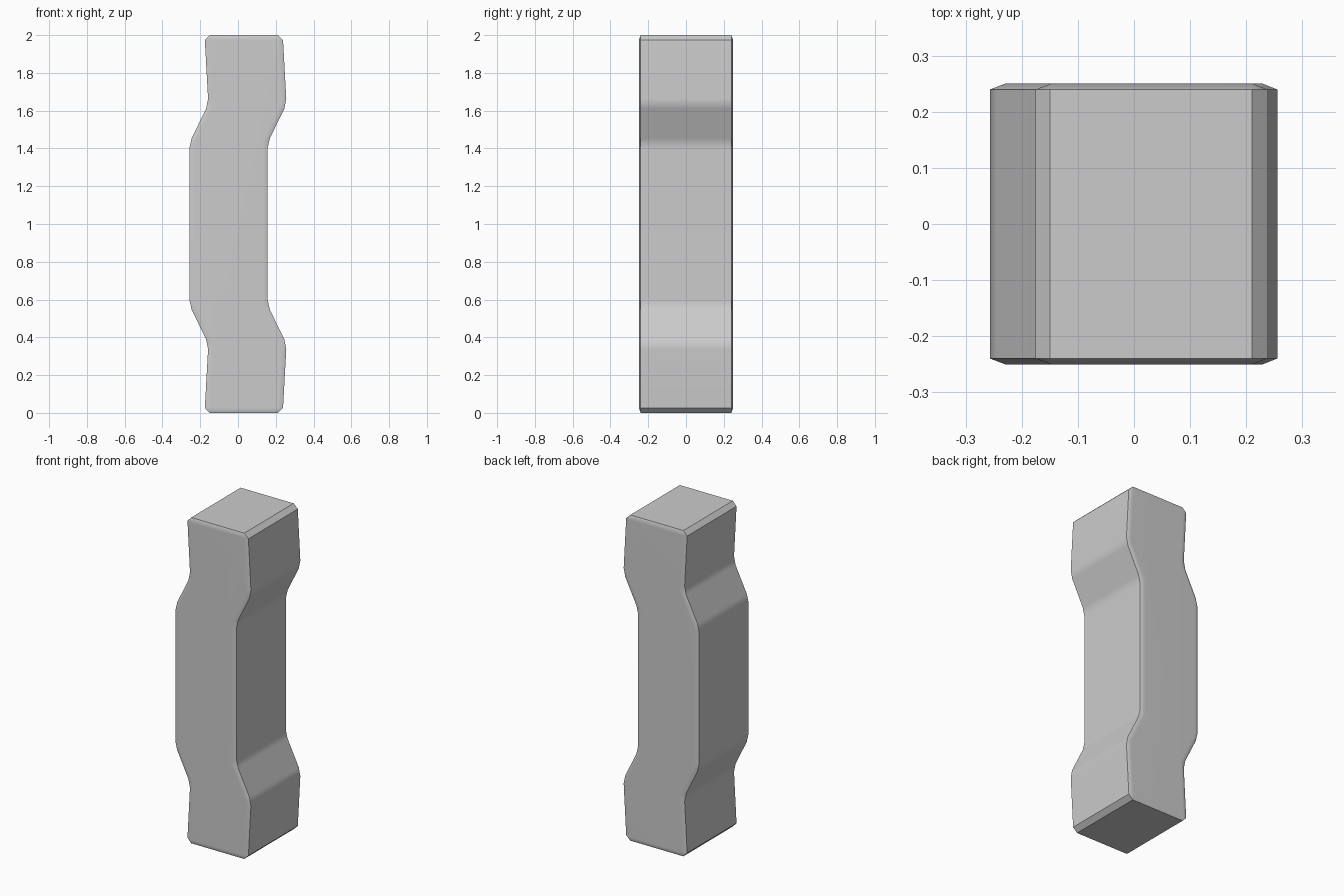
import bpy, bmesh, math

if "Cube" in bpy.data.objects:
    bpy.data.objects.remove(bpy.data.objects["Cube"])

# Half side profiles (x, z above mid-height), mirrored about z = 1
right = [(0.157, 0.43), (0.257, 0.635), (0.237, 1.0)]
left = [(-0.257, 0.43), (-0.157, 0.635), (-0.177, 1.0)]


def side(points):
    return [(x, 1 - z) for x, z in reversed(points)] + [(x, 1 + z) for x, z in points]


outline = side(right) + side(left)[::-1]

# Extrude the kinked profile through y; depth is stretched so that the
# chamfer becomes shallow in y when scaled back
stretch = 2.6
depth = 0.25 * stretch
bm = bmesh.new()
face = bm.faces.new([bm.verts.new((x, -depth, z)) for x, z in outline])
ext = bmesh.ops.extrude_face_region(bm, geom=[face])
verts = [v for v in ext["geom"] if isinstance(v, bmesh.types.BMVert)]
bmesh.ops.translate(bm, verts=verts, vec=(0, 2 * depth, 0))
bmesh.ops.recalc_face_normals(bm, faces=bm.faces)

# Chamfer every edge that really bends
edges = [e for e in bm.edges if e.calc_face_angle(0) > math.radians(15)]
bmesh.ops.bevel(bm, geom=edges, offset=0.027, segments=1, profile=0.5,
                affect='EDGES', clamp_overlap=True)
bmesh.ops.scale(bm, verts=bm.verts, vec=(1, 1 / stretch, 1))
bmesh.ops.recalc_face_normals(bm, faces=bm.faces)

mesh = bpy.data.meshes.new("kinked_post")
bm.to_mesh(mesh)
bm.free()
post = bpy.data.objects.new("kinked_post", mesh)
bpy.context.collection.objects.link(post)

# Smooth shading with sharp corners, flat-looking large faces
bpy.context.view_layer.objects.active = post
post.select_set(True)
bpy.ops.object.shade_smooth_by_angle(angle=math.radians(30))
post.modifiers.new("even_normals", 'WEIGHTED_NORMAL').keep_sharp = True
